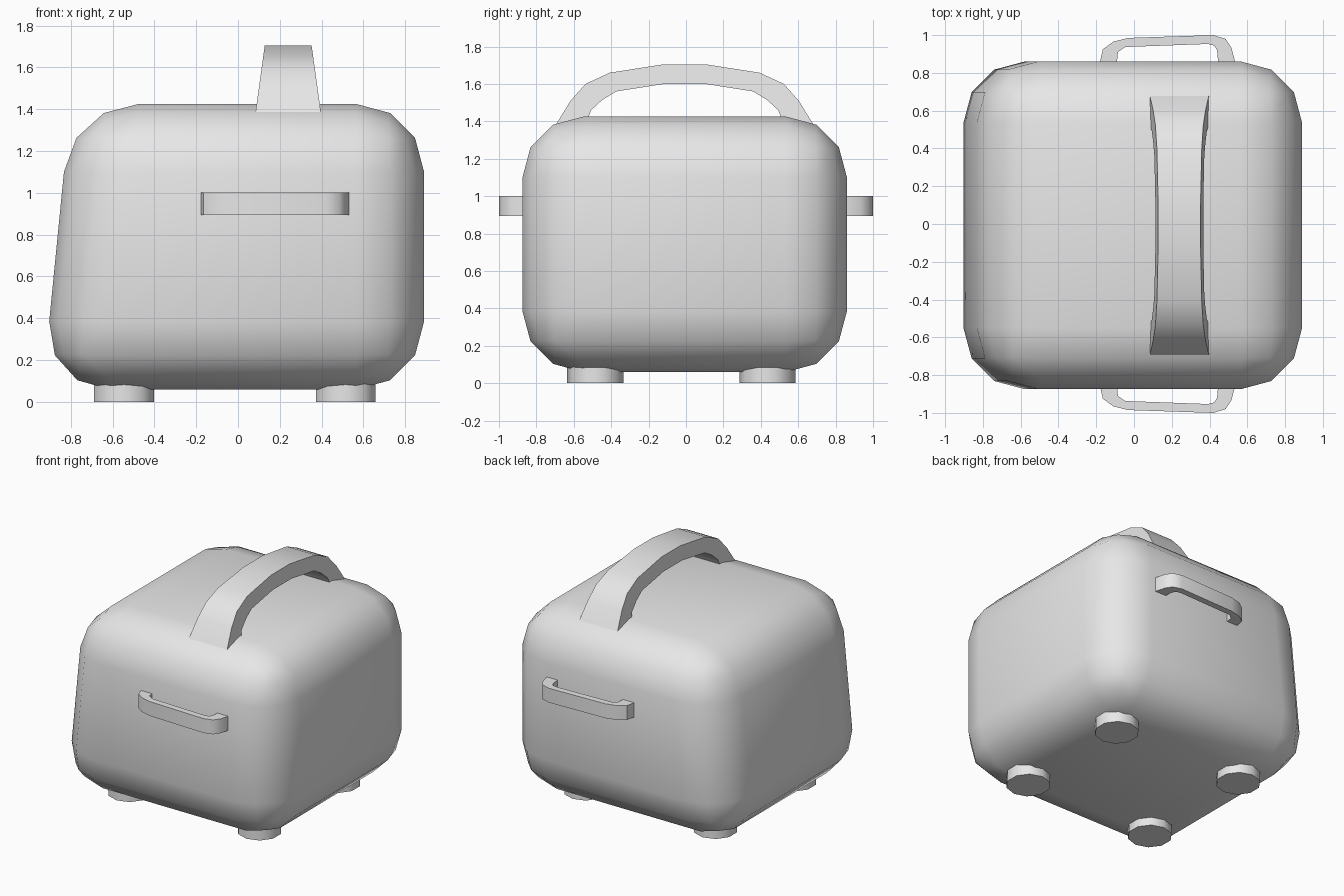
import bpy, bmesh, math
from mathutils import Matrix, Vector

cube = bpy.data.objects.get("Cube")
if cube:
    bpy.data.objects.remove(cube, do_unlink=True)

grey = bpy.data.materials.new("light_grey")
grey.use_nodes = True
grey.diffuse_color = (0.8, 0.8, 0.8, 1)
grey.node_tree.nodes["Principled BSDF"].inputs["Base Color"].default_value = (0.8, 0.8, 0.8, 1)


def finish(name, bm, angle=40):
    """Turn a bmesh into a shaded, coloured object."""
    bmesh.ops.recalc_face_normals(bm, faces=bm.faces[:])
    mesh = bpy.data.meshes.new(name)
    bm.to_mesh(mesh)
    bm.free()
    obj = bpy.data.objects.new(name, mesh)
    bpy.context.collection.objects.link(obj)
    mesh.materials.append(grey)
    bpy.ops.object.select_all(action='DESELECT')
    obj.select_set(True)
    bpy.context.view_layer.objects.active = obj
    bpy.ops.object.shade_smooth_by_angle(angle=math.radians(angle))
    return obj


def strap(name, outer, inner, place):
    """Bent bar: quads between an outer and an inner path, two sides wide."""
    bm = bmesh.new()
    rings = []
    for o, i in zip(outer, inner):
        rings.append([bm.verts.new(place(p, s)) for p, s in ((o, -1), (o, 1), (i, 1), (i, -1))])
    for a, b in zip(rings, rings[1:]):
        for k in range(4):
            n = (k + 1) % 4
            bm.faces.new((a[k], a[n], b[n], b[k]))
    bm.faces.new(rings[0])
    bm.faces.new(rings[-1])
    return finish(name, bm)


# Body: rounded box whose -x end leans inward towards the top
bottom, top = 0.06, 1.425
bm = bmesh.new()
bmesh.ops.create_cube(bm, size=1, matrix=Matrix.Translation((-0.0225, -0.007, (bottom + top) / 2))
                      @ Matrix.Diagonal((1.825, 1.735, top - bottom, 1)))
bmesh.ops.bevel(bm, geom=bm.edges[:], offset=0.325, segments=3, profile=0.5, affect='EDGES')
for v in bm.verts:
    if v.co.x < 0:
        v.co.x += 0.0986 * (v.co.z - bottom)
finish("body", bm)

# Feet: four ten-sided discs
for side, y in (("front", -0.485), ("back", 0.435)):
    for end, x in (("right", -0.545), ("left", 0.515)):
        bm = bmesh.new()
        bmesh.ops.create_cone(bm, cap_ends=True, segments=10, radius1=0.15, radius2=0.15, depth=0.14,
                              matrix=Matrix.Translation((x, y, 0.07)))
        finish(f"{side}_{end}_foot", bm)

# Carrying handle: symmetric arch over the top, wider at its feet
arch_out = [(0.69, 1.38), (0.61, 1.51), (0.53, 1.60), (0.40, 1.66), (0.11, 1.705)]
arch_in = [(0.53, 1.38), (0.50, 1.46), (0.44, 1.515), (0.365, 1.56), (0.11, 1.60)]


def mirrored(points):
    return [(-y, z) for y, z in points] + points[::-1]


def place_arch(p, s):
    half = 0.157 - 0.138 * (p[1] - 1.38)
    return Vector((0.24 + s * half, p[0] - 0.007, p[1]))


strap("top_handle", mirrored(arch_out), mirrored(arch_in), place_arch)

# Side grips: one on the front, one on the back
grip_out = [(-0.18, 0.83), (-0.18, 0.86), (-0.165, 0.925), (-0.11, 0.965), (-0.03, 0.985),
            (0.42, 1.0), (0.485, 0.98), (0.515, 0.935), (0.535, 0.86), (0.535, 0.83)]
grip_in = [(-0.09, 0.83), (-0.09, 0.86), (-0.085, 0.91), (-0.065, 0.925), (-0.045, 0.937),
           (0.39, 0.953), (0.425, 0.945), (0.44, 0.92), (0.445, 0.86), (0.445, 0.83)]
for name, sign in (("front_grip", -1), ("back_grip", 1)):
    strap(name, grip_out, grip_in,
          lambda p, s, sign=sign: Vector((p[0], sign * p[1], 0.948 + s * 0.053)))
